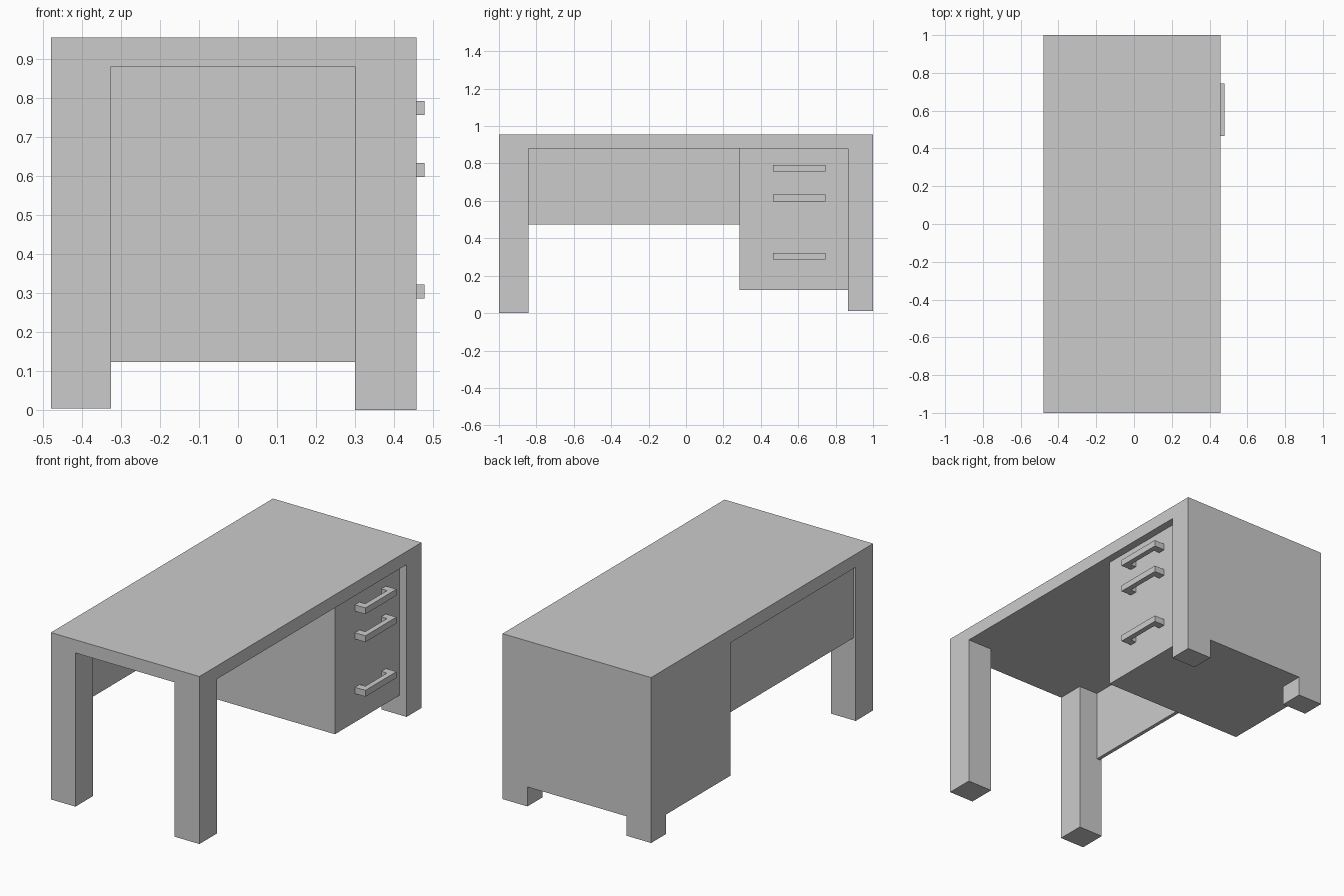
import bpy, bmesh

if "Cube" in bpy.data.objects:
    bpy.data.objects.remove(bpy.data.objects["Cube"])


def box(name, x, y, z):
    """Axis-aligned box from (min, max) ranges."""
    bm = bmesh.new()
    bmesh.ops.create_cube(bm, size=1)
    for v in bm.verts:
        v.co = [r[0] if c < 0 else r[1] for c, r in zip(v.co, (x, y, z))]
    return finish(name, bm)


def finish(name, bm):
    bmesh.ops.recalc_face_normals(bm, faces=bm.faces)
    mesh = bpy.data.meshes.new(name)
    bm.to_mesh(mesh)
    bm.free()
    ob = bpy.data.objects.new(name, mesh)
    bpy.context.collection.objects.link(ob)
    return ob


def carve(ob, x, y, z):
    """Cut a box-shaped opening out of an object."""
    cutter = box("cutter", x, y, z)
    cutter.hide_render = True
    mod = ob.modifiers.new("cut", 'BOOLEAN')
    mod.operation, mod.solver, mod.object = 'DIFFERENCE', 'EXACT', cutter
    bpy.context.view_layer.objects.active = ob
    bpy.ops.object.modifier_apply(modifier=mod.name)
    bpy.data.objects.remove(cutter)


LEFT, RIGHT = -0.48, 0.457            # desk depth
LEG_L, LEG_R = -0.325, 0.30           # inner faces of the legs in x
LEG_F, LEG_B = -0.843, 0.866          # inner faces of the legs in y
CAB, CAB_Z, UNDER = 0.285, 0.123, 0.88
CAB_X = 0.412                         # drawer front plane

# Desk body: top, four legs and the drawer cabinet carved from one block
body = box("desk_body", (LEFT, RIGHT), (-1, 1), (0, 0.955))
carve(body, (-2, 2), (LEG_F, CAB), (-1, UNDER))            # knee space
carve(body, (LEG_L, LEG_R), (-2, -0.3), (-1, UNDER))       # gap between open-end legs
carve(body, (-2, 2), (0, LEG_B), (-1, CAB_Z))              # space under the cabinet
carve(body, (LEG_L, LEG_R), (0.5, 2), (-1, CAB_Z))         # gap between closed-end feet
carve(body, (CAB_X, 2), (0, LEG_B), (-1, UNDER))           # recess of the drawer front

# Feet end at slightly different heights
for v in body.data.vertices:
    if v.co.z < 0.001:
        v.co.z = 0.012 if v.co.y > 0 else (0.004 if v.co.x < 0 else 0)

# Thin panel behind the knee space
box("modesty_panel", (-0.466, -0.445), (LEG_F, CAB), (0.473, UNDER))

# U-shaped drawer handles, extruded from a plan profile
X1, BAR, Y0, Y1, STEM = 0.478, 0.03, 0.465, 0.745, 0.042
PROFILE = [(CAB_X, Y0), (X1, Y0), (X1, Y1), (CAB_X, Y1),
           (CAB_X, Y1 - STEM), (X1 - BAR, Y1 - STEM),
           (X1 - BAR, Y0 + STEM), (CAB_X, Y0 + STEM)]
for label, z in (("top", 0.756), ("middle", 0.597), ("bottom", 0.286)):
    bm = bmesh.new()
    face = bm.faces.new([bm.verts.new((x, y, z)) for x, y in PROFILE])
    ext = bmesh.ops.extrude_face_region(bm, geom=[face], use_keep_orig=True)
    for g in ext["geom"]:
        if isinstance(g, bmesh.types.BMVert):
            g.co.z += 0.036
    finish(label + "_drawer_handle", bm)
